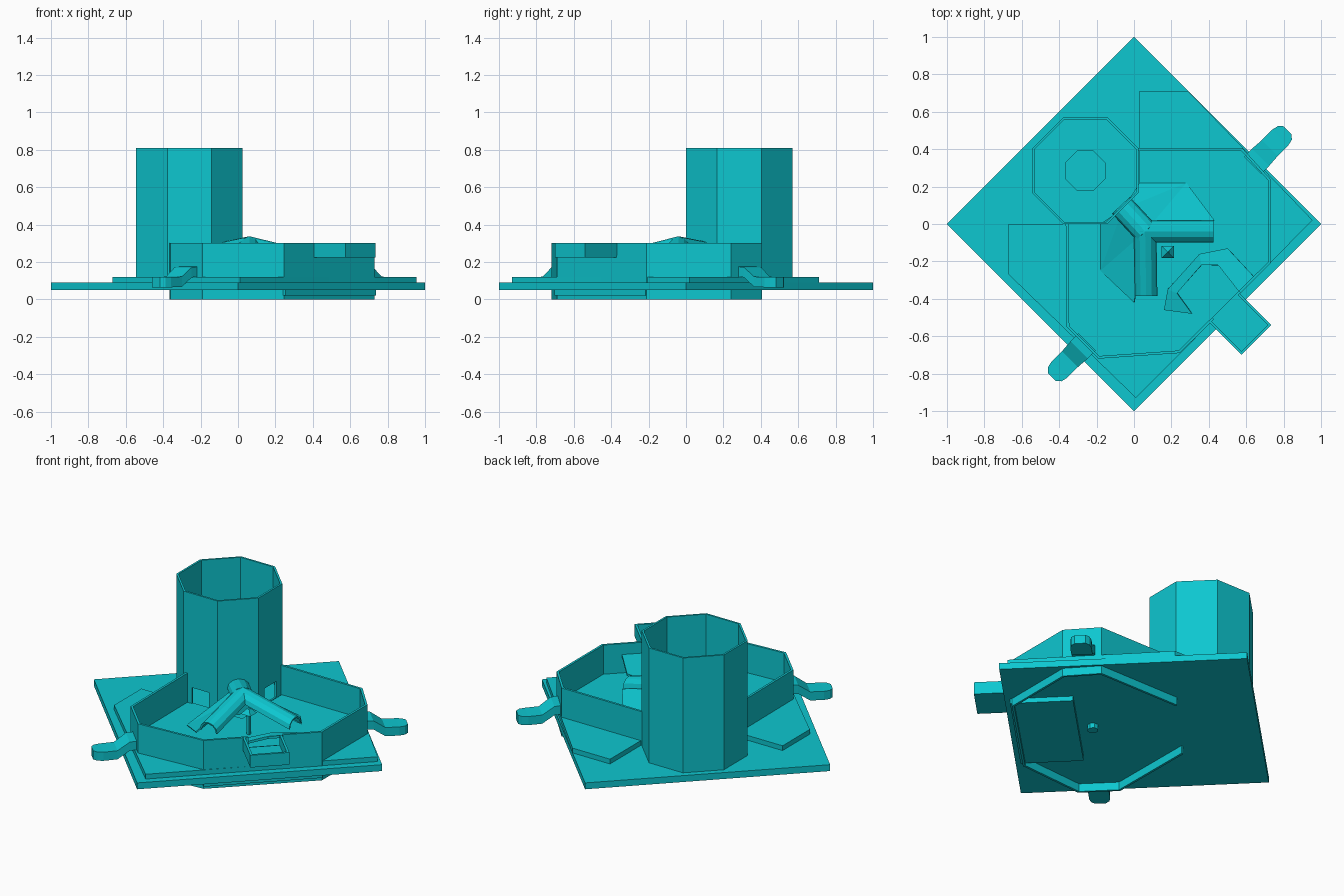
import bpy, bmesh, math
from mathutils import Vector, Matrix

cube = bpy.data.objects.get("Cube")
if cube:
    bpy.data.objects.remove(cube, do_unlink=True)

COLOUR = (0.004, 0.57, 0.63, 1)
mat = bpy.data.materials.new("turquoise")
mat.use_nodes = True
mat.diffuse_color = COLOUR
for node in mat.node_tree.nodes:
    if node.type == 'BSDF_PRINCIPLED':
        node.inputs["Base Color"].default_value = COLOUR


def add_mesh(name, verts, faces, thickness=0, fix=True):
    """Mesh object, optionally thickened inward."""
    me = bpy.data.meshes.new(name)
    me.from_pydata([tuple(v) for v in verts], [], faces)
    if fix:
        bm = bmesh.new()
        bm.from_mesh(me)
        bmesh.ops.recalc_face_normals(bm, faces=bm.faces)
        bm.to_mesh(me)
        bm.free()
    me.materials.append(mat)
    ob = bpy.data.objects.new(name, me)
    bpy.context.collection.objects.link(ob)
    if thickness:
        mod = ob.modifiers.new("thickness", 'SOLIDIFY')
        mod.thickness = thickness
        mod.offset = -1
        mod.use_even_offset = True
    return ob


def prism(name, outline, z0, z1):
    n = len(outline)
    verts = [(x, y, z) for z in (z0, z1) for x, y in outline]
    faces = [list(range(n))[::-1], list(range(n, 2 * n))]
    faces += [(i, (i + 1) % n, (i + 1) % n + n, i + n) for i in range(n)]
    return add_mesh(name, verts, faces)


def wall(name, path, z0, z1, thickness, closed=False):
    n = len(path)
    verts = [(x, y, z) for z in (z0, z1) for x, y in path]
    faces = [(i, (i + 1) % n, (i + 1) % n + n, i + n)
             for i in range(n if closed else n - 1)]
    return add_mesh(name, verts, faces, thickness, fix=False)


def octagon(cx, cy, apothem):
    r = apothem / math.cos(math.pi / 8)
    return [(cx + r * math.cos(math.pi * (i + .5) / 4),
             cy + r * math.sin(math.pi * (i + .5) / 4)) for i in range(8)]


def block(name, centre, size, turn=0):
    sx, sy = size[0] / 2, size[1] / 2
    c, s = math.cos(turn), math.sin(turn)
    pts = [(centre[0] + c * x - s * y, centre[1] + s * x + c * y)
           for x, y in ((-sx, -sy), (sx, -sy), (sx, sy), (-sx, sy))]
    return prism(name, pts, centre[2] - size[2] / 2, centre[2] + size[2] / 2)


def carve(ob, cutter):
    """Cut an opening and discard the cutter."""
    mod = ob.modifiers.new("opening", 'BOOLEAN')
    mod.operation = 'DIFFERENCE'
    mod.object = cutter
    mod.solver = 'EXACT'
    bpy.context.view_layer.objects.active = ob
    for m in list(ob.modifiers):
        bpy.ops.object.modifier_apply(modifier=m.name)
    bpy.data.objects.remove(cutter, do_unlink=True)


# Base board and raised deck
prism("base_board", [(0, -1), (1, 0), (0, 1), (-1, 0)], 0.05, 0.09)
prism("raised_deck", [(-.67, 0), (-.67, -.27), (.01, -.93), (.955, .02),
                      (.29, .71), (.03, .71), (.03, 0)], 0.09, 0.12)

# Arena wall, with an opening for the tray
arena = wall("arena_wall", [(-.365, 0), (-.36, -.55), (-.19, -.72), (.245, -.69),
                            (.73, -.21), (.73, .24), (.58, .405), (.02, .405)],
             0, 0.303, 0.014)
QUARTER = math.pi / 4
carve(arena, block("tray_opening", (.5, -.44, .3), (.2, .2, .13), QUARTER))

# Hollow tower with two doorways and a floor pad
TX, TY = -.26, .285
tower = wall("tower", octagon(TX, TY, .285), 0.09, 0.81, 0.012, closed=True)
carve(tower, block("front_doorway", (TX, 0, .17), (.12, .1, .1)))
carve(tower, block("side_doorway", (.025, TY, .17), (.1, .12, .1)))
prism("tower_pad", octagon(TX, TY, .107), 0.09, 0.1)

# Side tray: floor and three rims
U = Vector((1, 1, 0)).normalized()
V = Vector((1, -1, 0)).normalized()
tray = Vector((.57, -.535, 0))
block("tray_floor", tray + Vector((0, 0, .232)), (.226, .24, .014), QUARTER)
for side, label in ((-1, "left"), (1, "right")):
    block("tray_rim_" + label, tray + U * side * .106 + Vector((0, 0, .264)),
          (.014, .24, .076), QUARTER)
block("tray_rim_outer", tray + V * .113 + Vector((0, 0, .264)), (.226, .014, .076), QUARTER)

# Curved ramp leading from the tray into the arena
outer = [(.64, -.28), (.5, -.13), (.35, -.16), (.18, -.35), (.16, -.46)]
inner = [(.56, -.36), (.45, -.22), (.36, -.22), (.23, -.37), (.31, -.48)]
heights = [.235, .21, .18, .15, .13]
verts = [(x, y, z) for (x, y), z in zip(outer, heights)]
verts += [(x, y, z) for (x, y), z in zip(inner, heights)]
add_mesh("curved_ramp", verts, [(i, i + 5, i + 6, i + 1) for i in range(4)], 0.015)

# Underside plate and drive post
block("underside_plate", Vector((.495, -.46, .036)) - V * .18, (.685, .36, .032), QUARTER)
prism("post_foot", octagon(.18, -.15, .03), 0.02, 0.05)
block("post", (.18, -.15, .18), (.018, .018, .2))
s = .033
add_mesh("post_cap", [(.18 - s, -.15 - s, .25), (.18 + s, -.15 - s, .25),
                      (.18 + s, -.15 + s, .25), (.18 - s, -.15 + s, .25),
                      (.18, -.15, .29)],
         [(3, 2, 1, 0), (0, 1, 4), (1, 2, 4), (2, 3, 4), (3, 0, 4)])


# Three-way covered channel
def channel(name, start, end, radius):
    start, end = Vector(start), Vector(end)
    along = end - start
    across = Vector((-along.y, along.x, 0)).normalized()
    verts = []
    for p in (start, end):
        for i in range(7):
            a = math.pi * i / 6
            verts.append(p + across * radius * math.cos(a)
                         + Vector((0, 0, .055 * (math.sin(a) - 1))))
    add_mesh(name, verts, [(i, i + 1, i + 8, i + 7) for i in range(6)], 0.01, fix=False)


hub = (.06, -.04, .338)
channel("channel_right", hub, (.425, -.04, .25), .06)
channel("channel_front", hub, (.065, -.385, .25), .06)
channel("channel_tower", hub, (-.07, .1, .31), .065)

# Sloping panels that fall away beneath the channels
C, T = (.06, -.04, .285), (-.06, .08, .27)
add_mesh("slope_back", [C, (.43, .02, .19), (.28, .22, .12), (.03, .22, .12), T],
         [(0, 1, 2), (0, 2, 4), (2, 3, 4)], 0.008)
add_mesh("slope_front", [C, (0, -.42, .19), (-.18, -.25, .12), (-.18, 0, .12), T],
         [(0, 1, 2), (0, 2, 4), (2, 3, 4)], 0.008)


# Bent lever handles with rounded tips
def handle(name, root, direction):
    d = Vector(direction).normalized()
    n = Vector((-d.y, d.x, 0))
    profile = [(-.02, .15, .065), (.04, .145, .065), (.11, .095, .06), (.19, .092, .06),
               (.225, .092, .052), (.245, .092, .03)]
    verts, faces = [], []
    for dist, z, w in profile:
        p = Vector(root) + d * dist
        for side, h in ((-1, -.027), (1, -.027), (1, .027), (-1, .027)):
            verts.append(p + n * w * side + Vector((0, 0, z + h)))
    for k in range(0, 4 * (len(profile) - 1), 4):
        faces += [(k + i, k + (i + 1) % 4, k + 4 + (i + 1) % 4, k + 4 + i) for i in range(4)]
    last = len(verts)
    faces += [(3, 2, 1, 0), tuple(range(last - 4, last))]
    add_mesh(name, verts, faces)


handle("right_handle", (-.265, -.645, 0), (-1, -1, 0))
handle("left_handle", (.648, .328, 0), (1, 1, 0))
